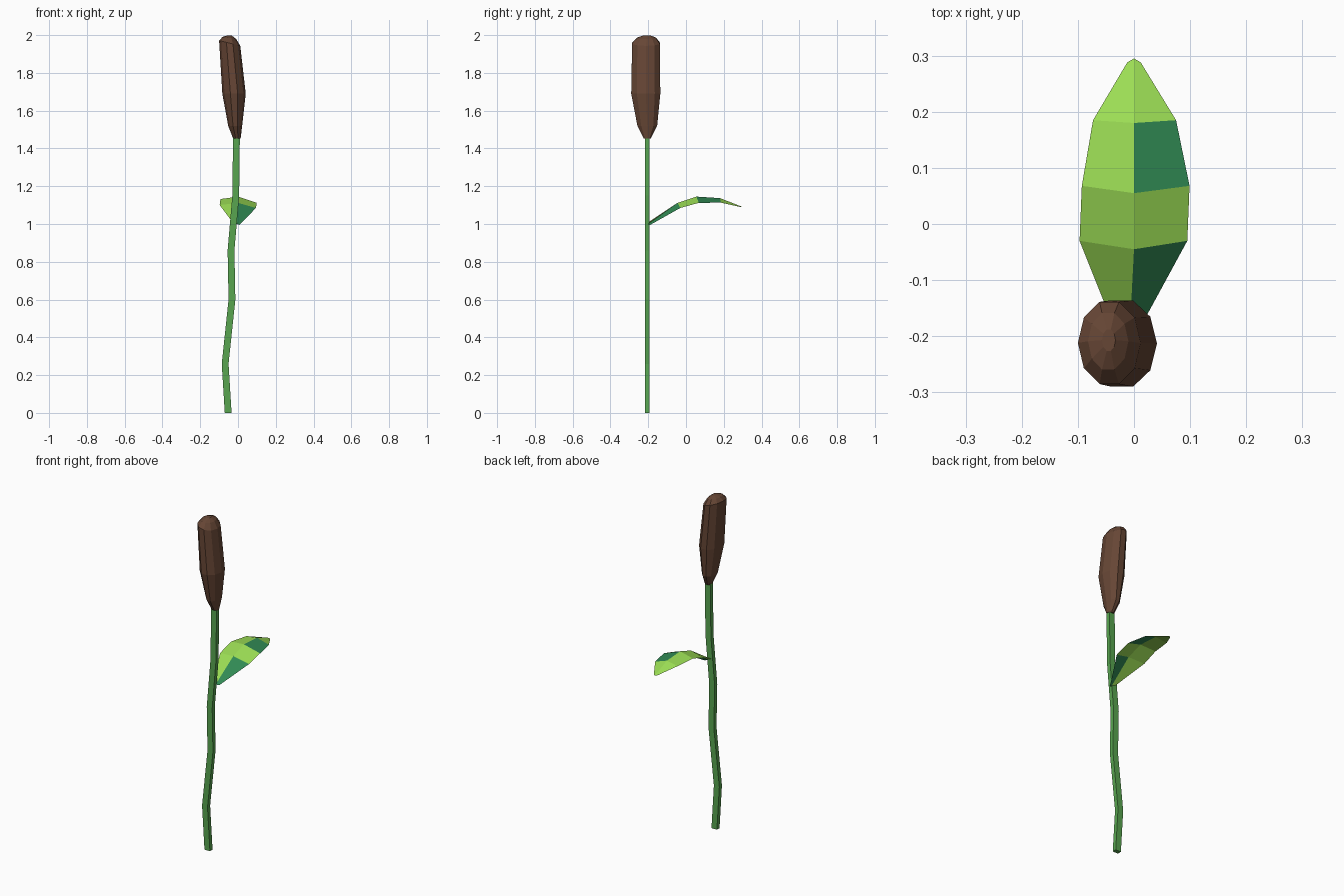
import bpy, math

if "Cube" in bpy.data.objects:
    bpy.data.objects.remove(bpy.data.objects["Cube"])


def material(name, rgb):
    def lin(c):
        c /= 255
        return c / 12.92 if c <= 0.04045 else ((c + 0.055) / 1.055) ** 2.4
    m = bpy.data.materials.new(name)
    m.diffuse_color = (*[lin(c) for c in rgb], 1)
    m.use_nodes = True
    m.node_tree.nodes["Principled BSDF"].inputs["Base Color"].default_value = m.diffuse_color
    return m


def make(name, verts, faces, mats):
    me = bpy.data.meshes.new(name)
    me.from_pydata(verts, [], faces)
    for m in mats:
        me.materials.append(m)
    me.update()
    ob = bpy.data.objects.new(name, me)
    bpy.context.collection.objects.link(ob)
    return ob


def loft(name, rings, mat):
    """Skin equal-sized rings listed bottom to top, capped at both ends."""
    n = len(rings[0])
    verts = [v for r in rings for v in r]
    faces = [(k * n + i, k * n + (i + 1) % n, (k + 1) * n + (i + 1) % n, (k + 1) * n + i)
             for k in range(len(rings) - 1) for i in range(n)]
    faces += [tuple(range(n))[::-1], tuple(range(len(verts) - n, len(verts)))]
    return make(name, verts, faces, [mat])


stem_green = material("stem green", (88, 165, 80))
leaf_green = material("leaf light green", (156, 222, 85))
patch_green = material("leaf dark green", (49, 138, 84))
brown = material("seed head brown", (102, 70, 53))

# Stem: bent four-sided stalk, bending only sideways
path = [(-0.052, 0), (-0.068, 0.26), (-0.032, 0.6), (-0.037, 0.86), (-0.012, 1.15), (-0.008, 1.48)]
hx, hy, y0 = 0.018, 0.0125, -0.205
loft("stem", [[(x - hx, y0 - hy, z), (x + hx, y0 - hy, z), (x + hx, y0 + hy, z), (x - hx, y0 + hy, z)]
              for x, z in path], stem_green)

# Seed head: faceted, leaning to the left; z, centre x, centre y, radii, tilt
profile = [(1.453, -0.006, -0.205, 0.020, 0.020, 0),
           (1.52, -0.015, -0.205, 0.037, 0.055, 0),
           (1.69, -0.021, -0.213, 0.062, 0.081, 0),
           (1.957, -0.044, -0.212, 0.056, 0.077, -0.25),
           (1.985, -0.046, -0.209, 0.036, 0.053, -0.15),
           (1.998, -0.045, -0.207, 0.012, 0.020, 0)]
sides = 10
rings = []
for z, cx, cy, rx, ry, tilt in profile:
    ring = []
    for i in range(sides):
        a = math.tau * i / sides
        dx = rx * math.cos(a)
        ring.append((cx + dx, cy + ry * math.sin(a), z + tilt * dx))
    rings.append(ring)
loft("seed_head", rings, brown)

# Leaf: folded arching blade; rows of left edge, spine, right edge
rows = [((-0.033, -0.19, 1.015), (-0.008, -0.2, 1.0), (0.008, -0.19, 0.995)),
        ((-0.097, -0.03, 1.10), (0, -0.045, 1.112), (0.095, -0.03, 1.085)),
        ((-0.093, 0.068, 1.132), (0, 0.055, 1.145), (0.099, 0.068, 1.112)),
        ((-0.073, 0.185, 1.125), (0, 0.18, 1.137), (0.075, 0.185, 1.113)),
        ((-0.012, 0.288, 1.093), (0, 0.295, 1.092), (0.012, 0.288, 1.09))]
verts = [v for r in rows for v in r]
faces = [(3 * k + s, 3 * k + s + 1, 3 * k + s + 4, 3 * k + s + 3) for k in range(4) for s in (0, 1)]
leaf = make("leaf", verts, faces, [leaf_green, patch_green])
# Dark patches: right half of every other segment
for p in leaf.data.polygons:
    if p.index % 4 == 1:
        p.material_index = 1
